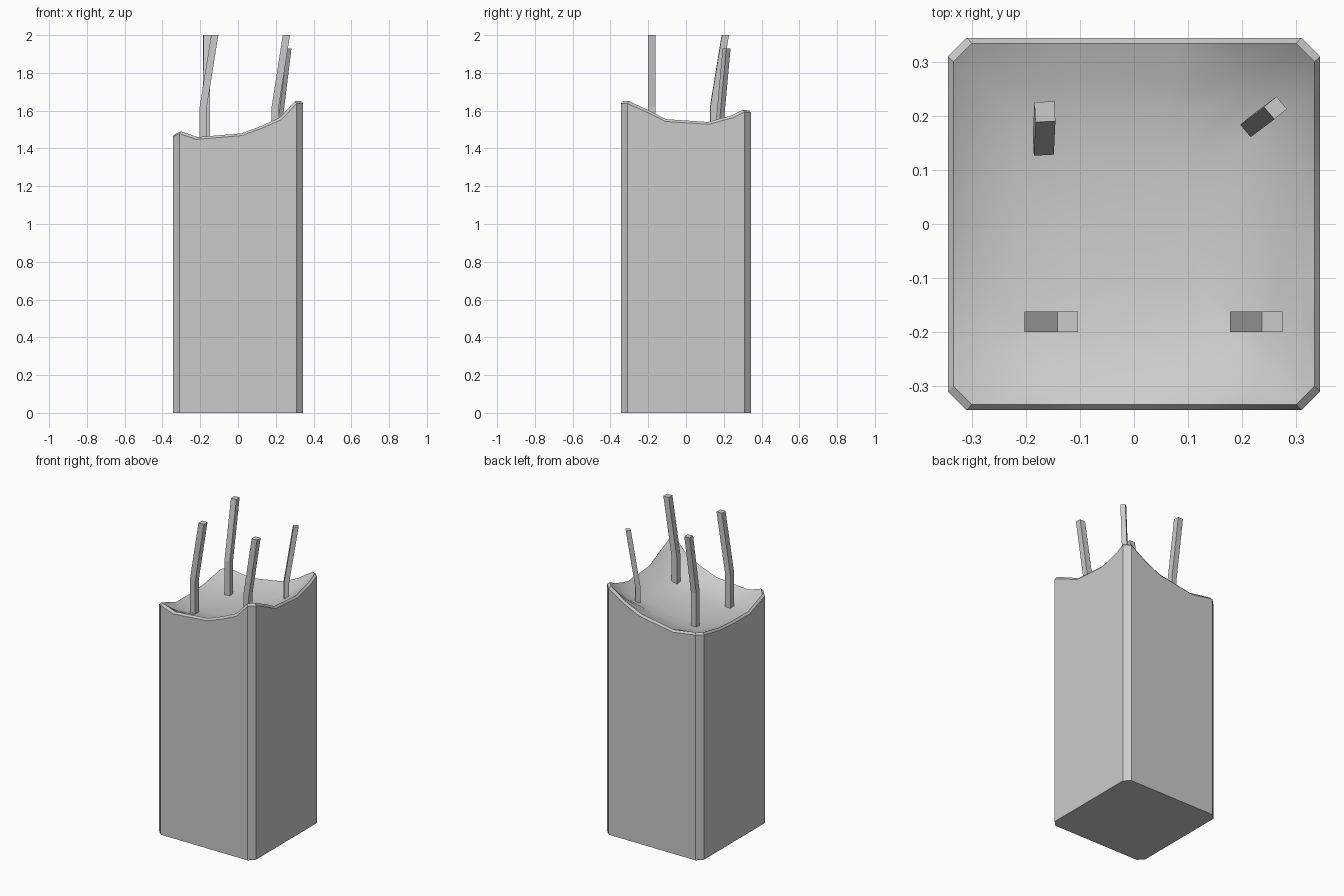
import bpy, bmesh, math
from mathutils import Vector

if "Cube" in bpy.data.objects:
    bpy.data.objects.remove(bpy.data.objects["Cube"])

H, C = 0.345, 0.31  # half width, where the corner chamfer starts


def finish(bm, name):
    bmesh.ops.recalc_face_normals(bm, faces=bm.faces)
    me = bpy.data.meshes.new(name)
    bm.to_mesh(me)
    bm.free()
    ob = bpy.data.objects.new(name, me)
    bpy.context.collection.objects.link(ob)
    return ob


def bridge(bm, a, b):
    n = len(a)
    for i in range(n):
        j = (i + 1) % n
        bm.faces.new((a[i], a[j], b[j], b[i]))


# Broken rim heights: (position along side, z) for each side, counter-clockwise
front = [(-C, 1.49), (-.22, 1.46), (-.1, 1.47), (.02, 1.48), (.13, 1.52), (.23, 1.565), (C, 1.65)]
right = [(-C, 1.65), (-.2, 1.60), (-.11, 1.555), (.12, 1.54), (.25, 1.575), (C, 1.605)]
back = [(C, 1.60), (.2, 1.53), (.09, 1.48), (-.15, 1.44), (-C, 1.465)]
left = [(C, 1.46), (.15, 1.43), (0, 1.42), (-.16, 1.42), (-C, 1.475)]
rim = ([Vector((t, -H, z)) for t, z in front] + [Vector((H, t, z)) for t, z in right] +
       [Vector((t, H, z)) for t, z in back] + [Vector((-H, t, z)) for t, z in left])


# Gently tilted bowl inside the broken top
def floor_z(x, y):
    return 1.41 + 0.15 * x + 0.32 * (x * x + y * y)


# Concrete column with broken hollowed top
bm = bmesh.new()
base = [bm.verts.new((p.x, p.y, 0)) for p in rim]
prev = [bm.verts.new((p.x, p.y, p.z - 0.012)) for p in rim]
bm.faces.new(base[::-1])
bridge(bm, base, prev)
for scale, mix in ((.97, 0), (.9, .4), (.78, .75), (.62, 1), (.32, 1)):
    ring = []
    for p in rim:
        x, y = p.x * scale, p.y * scale
        ring.append(bm.verts.new((x, y, p.z * (1 - mix) + floor_z(x, y) * mix)))
    bridge(bm, prev, ring)
    prev = ring
mid = bm.verts.new((0, 0, floor_z(0, 0)))
for i in range(len(prev)):
    bm.faces.new((prev[i], prev[(i + 1) % len(prev)], mid))
column = finish(bm, "broken_column")
bpy.context.view_layer.objects.active = column
column.select_set(True)
bpy.ops.object.shade_smooth_by_angle(angle=math.radians(30))


# Bent square reinforcing bars
def bar(name, foot, tip, top_z, width, turn=0, bend_z=1.62):
    bm = bmesh.new()
    rings = []
    for (x, y), z in ((foot, 1.36), (foot, bend_z), (tip, top_z)):
        ring = []
        for k in range(4):
            a = math.radians(turn + 45 + 90 * k)
            r = width / math.sqrt(2)
            ring.append(bm.verts.new((x + r * math.cos(a), y + r * math.sin(a), z)))
        rings.append(ring)
    bridge(bm, rings[0], rings[1])
    bridge(bm, rings[1], rings[2])
    bm.faces.new(rings[0][::-1])
    bm.faces.new(rings[2])
    finish(bm, name)


bar("bar_front_left", (-.184, -.181), (-.123, -.181), 2.0, .038)
bar("bar_front_right", (.197, -.181), (.256, -.181), 2.0, .038)
bar("bar_back_left", (-.168, .146), (-.165, .208), 2.0, .037, turn=3)
bar("bar_back_right", (.218, .182), (.262, .215), 1.93, .03, turn=40, bend_z=1.57)
